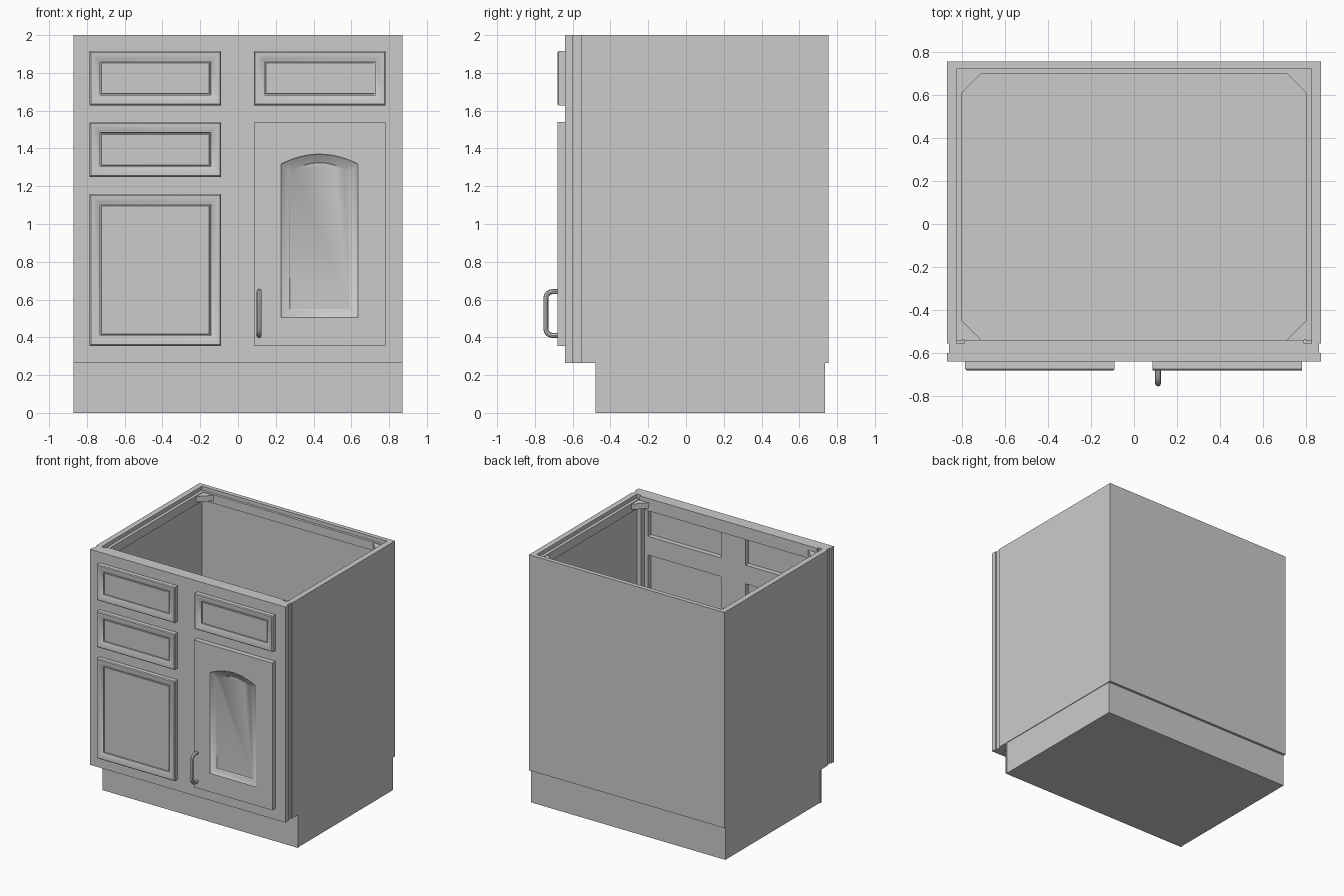
import bpy
import bmesh
from math import sin, cos, pi, radians

cube = bpy.data.objects.get("Cube")
if cube:
    bpy.data.objects.remove(cube, do_unlink=True)

grey = bpy.data.materials.new("cabinet_grey")
grey.use_nodes = True
COLOUR = (0.6, 0.6, 0.6, 1)
grey.diffuse_color = COLOUR
grey.node_tree.nodes["Principled BSDF"].inputs["Base Color"].default_value = COLOUR


def finish(name, bm):
    bmesh.ops.recalc_face_normals(bm, faces=bm.faces[:])
    mesh = bpy.data.meshes.new(name)
    bm.to_mesh(mesh)
    bm.free()
    mesh.materials.append(grey)
    obj = bpy.data.objects.new(name, mesh)
    bpy.context.collection.objects.link(obj)
    return obj


def loft(name, rings):
    """Join rings of equal point count and cap both ends."""
    bm = bmesh.new()
    rows = [[bm.verts.new(p) for p in ring] for ring in rings]
    n = len(rows[0])
    for a, b in zip(rows, rows[1:]):
        for i in range(n):
            j = (i + 1) % n
            bm.faces.new((a[i], a[j], b[j], b[i]))
    bm.faces.new(rows[0])
    bm.faces.new(rows[-1])
    return finish(name, bm)


def box(name, x, y, z):
    corners = [(x[0], y[0]), (x[1], y[0]), (x[1], y[1]), (x[0], y[1])]
    return loft(name, [[(*c, h) for c in corners] for h in z])


def outline(x, z, y, inset=0, rise=0, count=2):
    """Upright rectangle whose top edge may be an arch."""
    x0, x1, z0, z1 = x[0] + inset, x[1] - inset, z[0] + inset, z[1] - inset
    points = [(x0, y, z0), (x1, y, z0)]
    for i in range(count):
        t = 1 - 2 * i / (count - 1)
        points.append(((x0 + x1) / 2 + t * (x1 - x0) / 2, y, z1 + rise * (1 - t * t)))
    return points


# Main levels
W, BOTTOM, TOP = 0.87, 0.265, 2.0
BACK, FRAME_BACK, FRAME_FRONT, FACE = 0.755, -0.6, -0.64, -0.68

# Toe base with its front board
box("toe_base", (-W + 0.005, W - 0.005), (-0.468, 0.735), (0, BOTTOM))
box("toe_board", (-W, W), (-0.48, -0.468), (0, BOTTOM))

# Carcass
box("cabinet_floor", (-W, W), (-0.555, BACK), (BOTTOM, BOTTOM + 0.035))
box("back_panel", (-W, W), (0.72, BACK), (BOTTOM, TOP))
for side, s in (("left", 1), ("right", -1)):
    box(side + "_side_panel", sorted((s * 0.825, s * W)), (-0.555, 0.72), (BOTTOM, TOP))
    box(side + "_frame_filler", sorted((s * 0.79, s * (W - 0.01))),
        (FRAME_BACK, -0.555), (BOTTOM, TOP))
    box(side + "_top_cleat", sorted((s * 0.8, s * 0.825)), (-0.545, 0.72), (1.9, 1.97))
    # Corner braces under the worktop
    for end, y, d in (("front", -0.54, 1), ("back", 0.7, -1)):
        tri = [(s * 0.8, y), (s * 0.71, y), (s * 0.8, y + d * 0.09)]
        loft(side + "_" + end + "_brace", [[(*p, h) for p in tri] for h in (1.92, 1.965)])
box("back_top_cleat", (-0.8, 0.8), (0.7, 0.72), (1.9, 1.97))
box("front_top_cleat", (-0.79, 0.79), (FRAME_BACK, -0.54), (1.9, TOP))

# Face frame: stiles, then rails between them
depth = (FRAME_FRONT, FRAME_BACK)
for name, x in (("right_stile", (-W, -0.76)), ("centre_stile", (-0.11, 0.11)),
                ("left_stile", (0.76, W))):
    box(name, x, depth, (BOTTOM, TOP))
BOTTOM_RAIL, UPPER_RAIL, TOP_RAIL = (BOTTOM, 0.38), (1.51, 1.66), (1.89, TOP)
LEFT, RIGHT = (0.11, 0.76), (-0.76, -0.11)
for x, rails in ((LEFT, (BOTTOM_RAIL, UPPER_RAIL, TOP_RAIL)),
                 (RIGHT, (BOTTOM_RAIL, (1.13, 1.28), UPPER_RAIL, TOP_RAIL))):
    for z in rails:
        box("face_rail", x, depth, z)

# Framed fronts: edge, rounded rim, slope and sunken panel
PROFILE = ((0, FRAME_FRONT), (0, FACE + 0.006), (0.006, FACE), (0.024, FACE),
           (0.046, FACE + 0.016), (0.054, FACE + 0.016), (0.055, FACE + 0.026),
           (0.061, FACE + 0.026), (0.063, FACE + 0.02))
LEFT_DOOR, RIGHT_DOOR = (0.085, 0.782), (-0.785, -0.09)
for name, x, z in (("left_drawer_front", LEFT_DOOR, (1.628, 1.915)),
                   ("upper_right_drawer_front", RIGHT_DOOR, (1.628, 1.915)),
                   ("lower_right_drawer_front", RIGHT_DOOR, (1.25, 1.538)),
                   ("right_door", RIGHT_DOOR, (0.355, 1.158))):
    loft(name, [outline(x, z, y, inset) for inset, y in PROFILE])

# Door with an arched sunken panel
STEPS = 13
door_z, panel_x, panel_z = (0.355, 1.54), (0.228, 0.635), (0.505, 1.318)
rings = [outline(LEFT_DOOR, door_z, y, 0, 0, STEPS) for y in (FRAME_FRONT, FACE)]
for inset, y in ((0, FACE), (0.006, FACE + 0.008), (0.04, FACE + 0.016), (0.046, FACE + 0.022)):
    rings.append(outline(panel_x, panel_z, y, inset, 0.052, STEPS))
loft("left_arched_door", rings)

# Bow handle
R, HX, OUT, LOW, HIGH = 0.035, 0.112, -0.742, 0.41, 0.642
path = [(HX, FACE + 0.005, LOW)]
for z, start in ((LOW + R, -pi / 2), (HIGH - R, 0)):
    for i in range(5):
        a = start + i * pi / 8
        path.append((HX, OUT + R - R * cos(a), z + R * sin(a)))
path.append((HX, FACE + 0.005, HIGH))
curve = bpy.data.curves.new("door_handle", "CURVE")
curve.dimensions = "3D"
curve.bevel_depth = 0.0135
curve.bevel_resolution = 2
curve.use_fill_caps = True
spline = curve.splines.new("POLY")
spline.points.add(len(path) - 1)
for point, co in zip(spline.points, path):
    point.co = (*co, 1)
curve.materials.append(grey)
handle = bpy.data.objects.new("door_handle", curve)
bpy.context.collection.objects.link(handle)

# Smooth the rounded parts, keeping edges sharp
bpy.ops.object.select_all(action="DESELECT")
handle.select_set(True)
bpy.context.view_layer.objects.active = handle
bpy.ops.object.convert(target="MESH")
for obj in bpy.context.scene.objects:
    obj.select_set(obj.type == "MESH" and grey.name in obj.data.materials)
bpy.ops.object.shade_smooth_by_angle(angle=radians(40))
